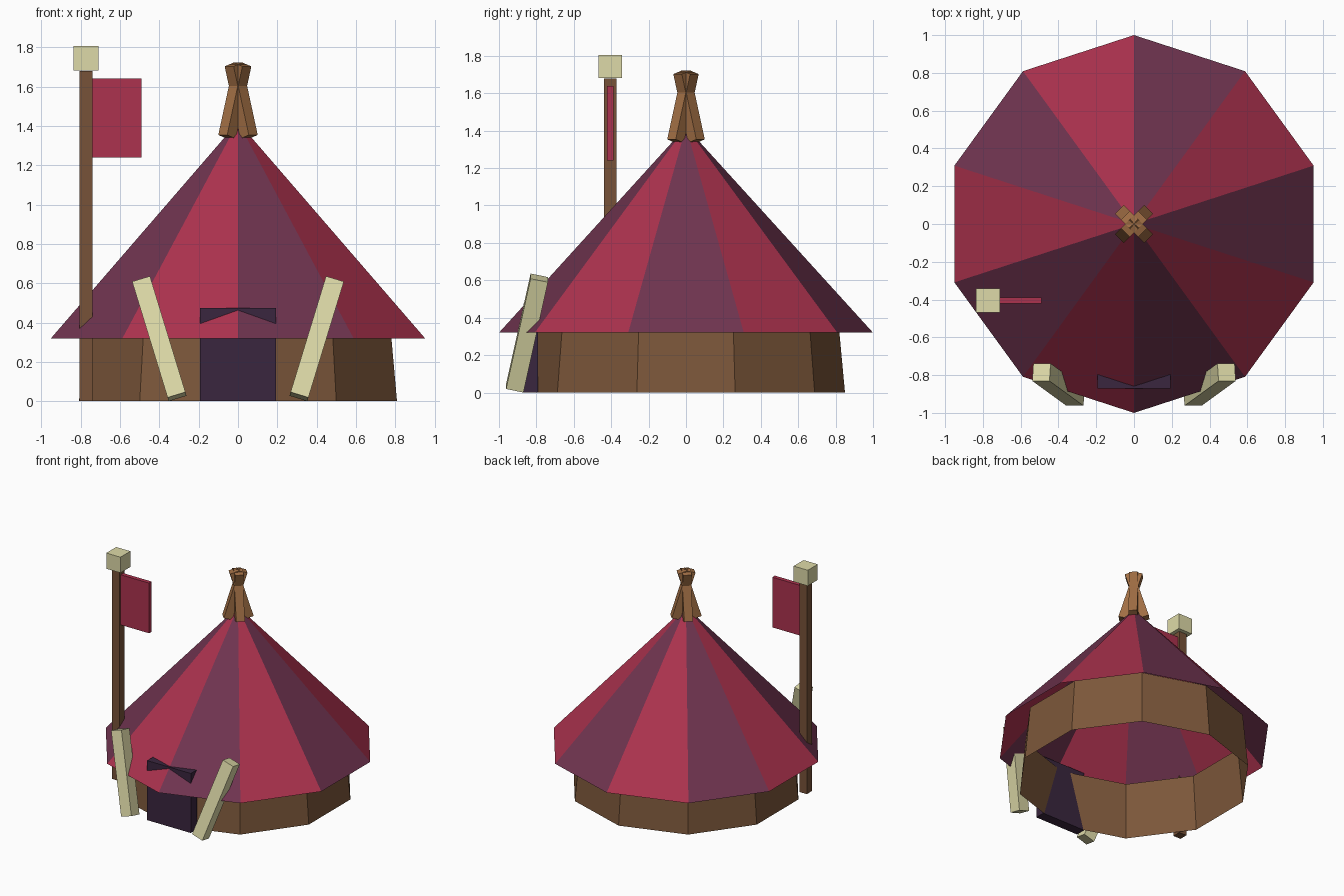
import bpy, bmesh, math
from mathutils import Matrix, Vector, Euler

cube = bpy.data.objects.get("Cube")
if cube:
    bpy.data.objects.remove(cube, do_unlink=True)


def material(name, r, g, b):
    """Flat material from 8-bit display values, stored as linear."""
    col = [((c / 255 + 0.055) / 1.055) ** 2.4 for c in (r, g, b)] + [1.0]
    m = bpy.data.materials.new(name)
    m.use_nodes = True
    m.diffuse_color = col
    m.node_tree.nodes["Principled BSDF"].inputs["Base Color"].default_value = col
    return m


crimson = material("crimson cloth", 172, 50, 78)
plum = material("plum cloth", 112, 52, 80)
wall_wood = material("wall wood", 124, 87, 58)
post_wood = material("post wood", 119, 82, 56)
pole_wood = material("pole wood", 160, 110, 68)
cream = material("cream wood", 222, 218, 168)
dark = material("dark door cloth", 58, 38, 62)


def finish(name, bm, *mats):
    mesh = bpy.data.meshes.new(name)
    bm.normal_update()
    bm.to_mesh(mesh)
    bm.free()
    for m in mats:
        mesh.materials.append(m)
    obj = bpy.data.objects.new(name, mesh)
    bpy.context.collection.objects.link(obj)
    return obj


def box(name, centre, size, mat, rot=Matrix.Identity(4)):
    bm = bmesh.new()
    bmesh.ops.create_cube(bm, size=1)
    m = Matrix.Translation(centre) @ rot @ Matrix.Diagonal((*size, 1))
    bmesh.ops.transform(bm, matrix=m, verts=bm.verts)
    return finish(name, bm, mat)


SIDES = 10


def ring(bm, radius, z):
    """Ten corners, starting at the front and turning towards +x."""
    verts = []
    for i in range(SIDES):
        a = math.tau * i / SIDES
        verts.append(bm.verts.new((radius * math.sin(a), -radius * math.cos(a), z)))
    return verts


# Ten-sided roof with alternating panels
bm = bmesh.new()
eave = ring(bm, 1.0, 0.32)
apex = bm.verts.new((0, 0, 1.42))
for i in range(SIDES):
    face = bm.faces.new((eave[i], eave[(i + 1) % SIDES], apex))
    face.material_index = (i + 1) % 2
finish("roof", bm, crimson, plum)

# Open, slightly tapering wall
bm = bmesh.new()
low, high = ring(bm, 0.85, 0), ring(bm, 0.81, 0.43)
for i in range(SIDES):
    j = (i + 1) % SIDES
    bm.faces.new((low[i], low[j], high[j], high[i]))
finish("wall", bm, wall_wood)

# Door block piercing wall and roof
box("door", (0, -0.83, 0.2375), (0.385, 0.08, 0.475), dark)

# Leaning planks beside the door
for side, s in (("right", -1), ("left", 1)):
    rot = Euler((math.radians(-12), s * math.radians(17), 0)).to_matrix().to_4x4()
    box(side + "_door_plank", (s * 0.4, -0.85, 0.318), (0.095, 0.095, 0.63), cream, rot)

# Flag post with cap and flag
box("flag_post", (-0.773, -0.405, 0.84), (0.066, 0.066, 1.68), post_wood)
box("flag_post_cap", (-0.773, -0.405, 1.743), (0.125, 0.125, 0.125), cream)
box("flag", (-0.615, -0.405, 1.44), (0.25, 0.033, 0.4), crimson)

# Four crossed poles at the peak
for i in range(4):
    turn = math.radians(45 + 90 * i)
    rot = Matrix.Rotation(turn, 4, "Z") @ Matrix.Rotation(math.radians(-17), 4, "Y")
    offset = Matrix.Rotation(turn, 4, "Z") @ Vector((0.023, 0, 0))
    box("peak_pole_%d" % (i + 1), offset + Vector((0, 0, 1.528)), (0.064, 0.064, 0.384), pole_wood, rot)
